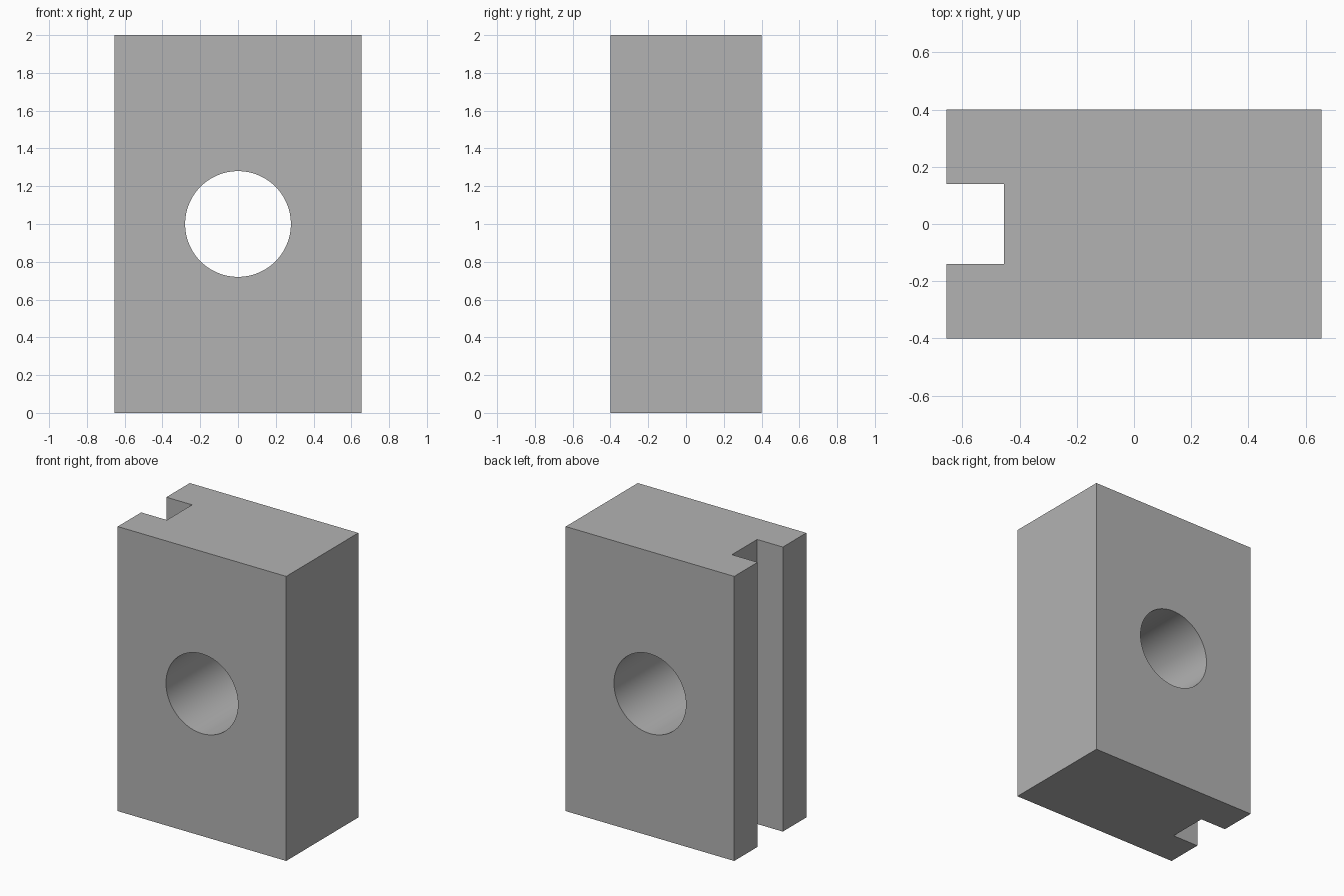
import bpy
import bmesh
import math

WIDTH, DEPTH, HEIGHT = 1.31, 0.80, 2.0
SLOT_DEPTH, SLOT_WIDTH = 0.20, 0.28
BORE_RADIUS = 0.28

cube = bpy.data.objects.get("Cube")
if cube:
    bpy.data.objects.remove(cube, do_unlink=True)

# Plain grey finish
grey = bpy.data.materials.new("plain_grey")
grey.use_nodes = True
colour = (0.45, 0.45, 0.45, 1)
grey.diffuse_color = colour
grey.node_tree.nodes["Principled BSDF"].inputs["Base Color"].default_value = colour


def extrude_profile(name, points, height):
    """Extrude a closed outline in x and y upwards from the ground."""
    bm = bmesh.new()
    base = bm.faces.new([bm.verts.new((x, y, 0)) for x, y in points])
    top = bmesh.ops.extrude_face_region(bm, geom=[base])["geom"]
    verts = [v for v in top if isinstance(v, bmesh.types.BMVert)]
    bmesh.ops.translate(bm, vec=(0, 0, height), verts=verts)
    bmesh.ops.recalc_face_normals(bm, faces=bm.faces)
    mesh = bpy.data.meshes.new(name)
    bm.to_mesh(mesh)
    bm.free()
    obj = bpy.data.objects.new(name, mesh)
    bpy.context.collection.objects.link(obj)
    return obj


# Block with a full-height slot in its right side
x, y = WIDTH / 2, DEPTH / 2
slot_x, slot_y = SLOT_DEPTH - x, SLOT_WIDTH / 2
block = extrude_profile("slotted_block", [
    (-x, -y), (x, -y), (x, y), (-x, y),
    (-x, slot_y), (slot_x, slot_y), (slot_x, -slot_y), (-x, -slot_y),
], HEIGHT)
block.data.materials.append(grey)

# Round bore from front to back
bpy.ops.mesh.primitive_cylinder_add(
    vertices=96, radius=BORE_RADIUS, depth=DEPTH * 2,
    location=(0, 0, HEIGHT / 2), rotation=(math.pi / 2, 0, 0))
cutter = bpy.context.object
cutter.name = "bore_cutter"
cutter.hide_render = True
cutter.data.materials.append(grey)

bore = block.modifiers.new("bore", "BOOLEAN")
bore.operation = "DIFFERENCE"
bore.solver = "EXACT"
bore.object = cutter

bpy.ops.object.select_all(action="DESELECT")
block.select_set(True)
bpy.context.view_layer.objects.active = block
bpy.ops.object.modifier_apply(modifier=bore.name)
bpy.data.objects.remove(cutter, do_unlink=True)

# Smooth bore wall, crisp block edges
bpy.ops.object.shade_smooth_by_angle(angle=math.radians(30))
